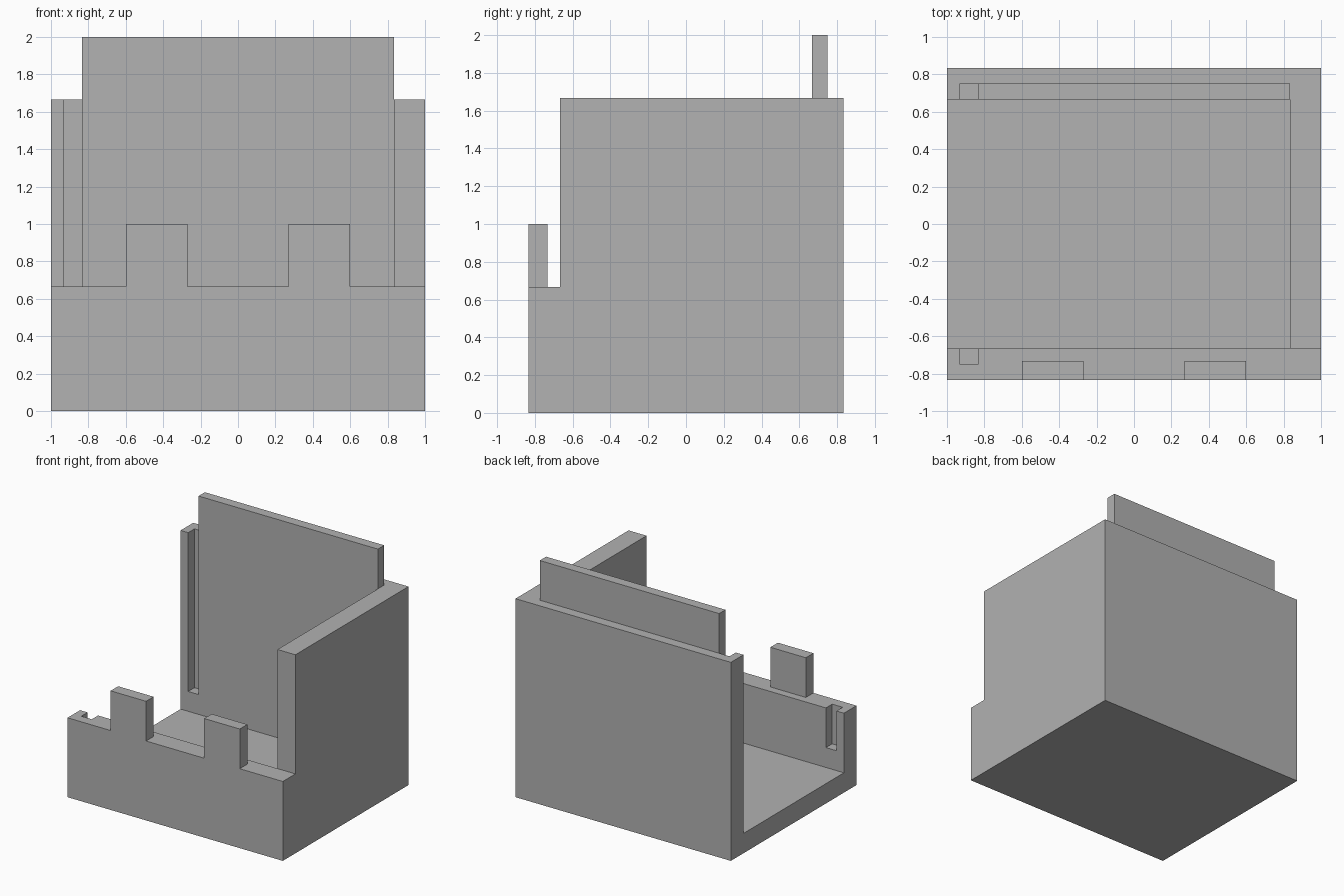
import bpy
import bmesh
from mathutils import Vector

old = bpy.data.objects.get("Cube")
if old:
    bpy.data.objects.remove(old, do_unlink=True)

# One flat grey for everything
grey = bpy.data.materials.new("plain grey")
grey.use_nodes = True
colour = (0.445, 0.445, 0.445, 1)
grey.diffuse_color = colour
grey.node_tree.nodes["Principled BSDF"].inputs["Base Color"].default_value = colour

T = 1 / 6            # wall thickness
W, D = 1.0, 5 * T    # half width, half depth
IN = D - T           # inner face of front and back walls
LOW, HIGH = 4 * T, 10 * T


def extrude(name, outline, x0, x1):
    """Prism along x from a (y, z) outline."""
    bm = bmesh.new()
    face = bm.faces.new([bm.verts.new((x0, y, z)) for y, z in outline])
    result = bmesh.ops.extrude_face_region(bm, geom=[face])
    moved = [v for v in result["geom"] if isinstance(v, bmesh.types.BMVert)]
    bmesh.ops.translate(bm, verts=moved, vec=Vector((x1 - x0, 0, 0)))
    bmesh.ops.recalc_face_normals(bm, faces=bm.faces)
    mesh = bpy.data.meshes.new(name)
    bm.to_mesh(mesh)
    bm.free()
    mesh.materials.append(grey)
    obj = bpy.data.objects.new(name, mesh)
    bpy.context.collection.objects.link(obj)
    return obj


def box(name, x0, x1, y0, y1, z0, z1):
    return extrude(name, [(y0, z0), (y1, z0), (y1, z1), (y0, z1)], x0, x1)


def combine(target, tool, operation):
    """Apply a boolean and discard the tool."""
    mod = target.modifiers.new(operation, 'BOOLEAN')
    mod.operation = operation
    mod.solver = 'EXACT'
    mod.object = tool
    bpy.context.view_layer.update()
    graph = bpy.context.evaluated_depsgraph_get()
    mesh = bpy.data.meshes.new_from_object(target.evaluated_get(graph))
    target.modifiers.clear()
    target.data = mesh
    bpy.data.objects.remove(tool, do_unlink=True)


# Outer block with the low front wall stepped down
holder = extrude("holder_body", [(-D, 0), (D, 0), (D, HIGH), (-IN, HIGH),
                                 (-IN, LOW), (-D, LOW)], -W, W)

# Hollow interior, open on one side and at the top
combine(holder, box("interior", -W - T, W - T, -IN, IN, T, HIGH + T), 'DIFFERENCE')

# Raised panel on the back wall
combine(holder, box("back_panel", T - W, W - T, IN, IN + T / 2, HIGH - 0.1, 2), 'UNION')

# Two tabs on the front wall
for x in (-0.6, 0.27):
    combine(holder, box("front_tab", x, x + 0.33, -D, 0.1 - D, LOW - 0.1, 1), 'UNION')

# Facing slots for a sliding panel near the open side
for y0, y1, top in ((-IN - T / 2, 0.1 - IN, LOW), (IN - 0.1, IN + T / 2, HIGH)):
    combine(holder, box("slot", -0.93, T - W, y0, y1, 2 * T, top + 0.1), 'DIFFERENCE')
